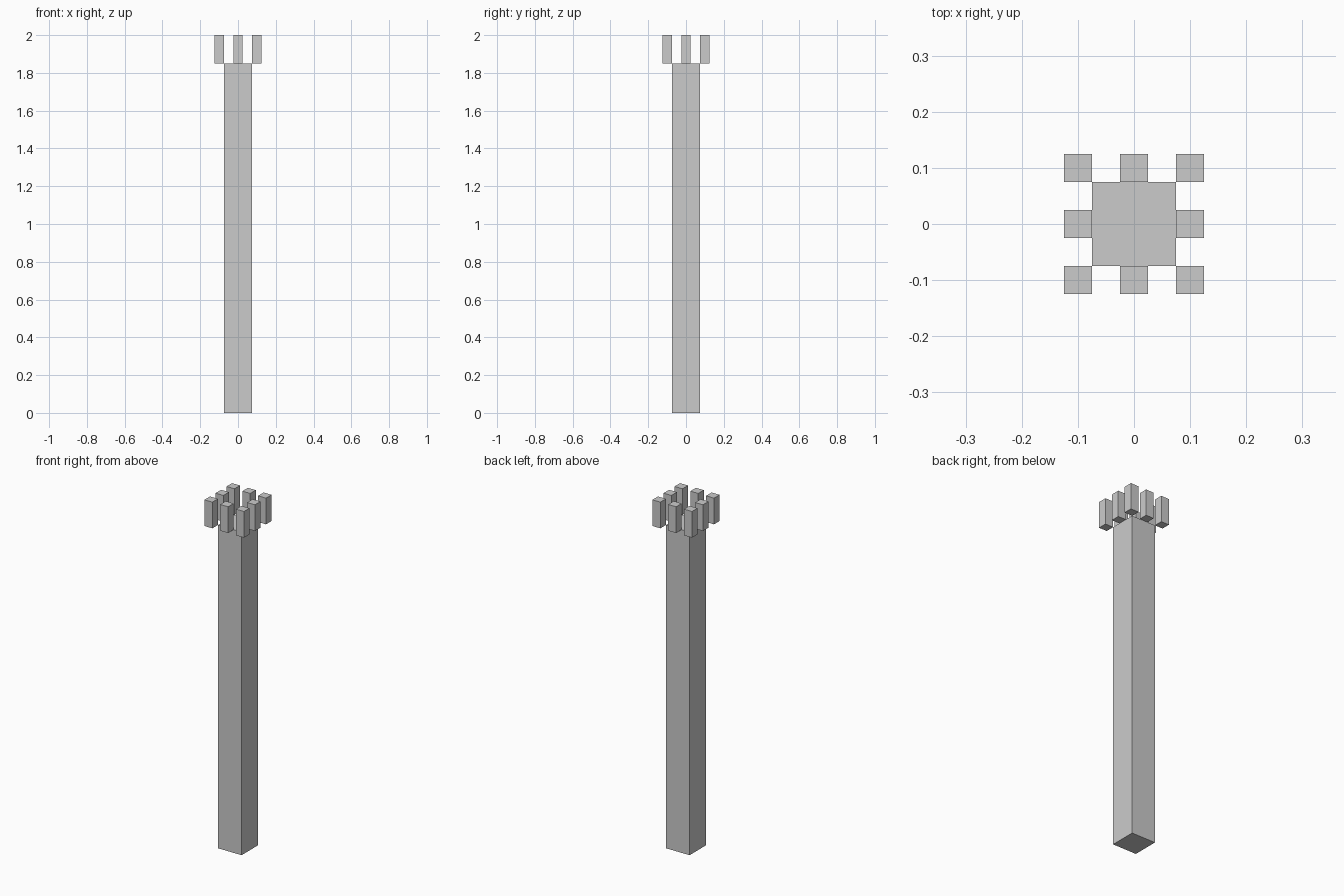
import bpy

if "Cube" in bpy.data.objects:
    bpy.data.objects.remove(bpy.data.objects["Cube"])

def box(name, size, x, y, z0):
    """Box with its base centred at (x, y, z0)."""
    bpy.ops.mesh.primitive_cube_add(size=1, location=(x, y, z0 + size[2] / 2))
    ob = bpy.context.object
    ob.name = name
    ob.scale = size
    bpy.ops.object.transform_apply(location=False, rotation=False, scale=True)
    return ob

SHAFT_W, SHAFT_H = 0.15, 1.85
BLOCK_W, BLOCK_H = 0.05, 0.15
STEP = 0.1

# Tower shaft
box("tower_shaft", (SHAFT_W, SHAFT_W, SHAFT_H), 0, 0, 0)

# Ring of eight battlement blocks around the top
for i in (-1, 0, 1):
    for j in (-1, 0, 1):
        if i or j:
            box("battlement_block", (BLOCK_W, BLOCK_W, BLOCK_H),
                i * STEP, j * STEP, SHAFT_H)
